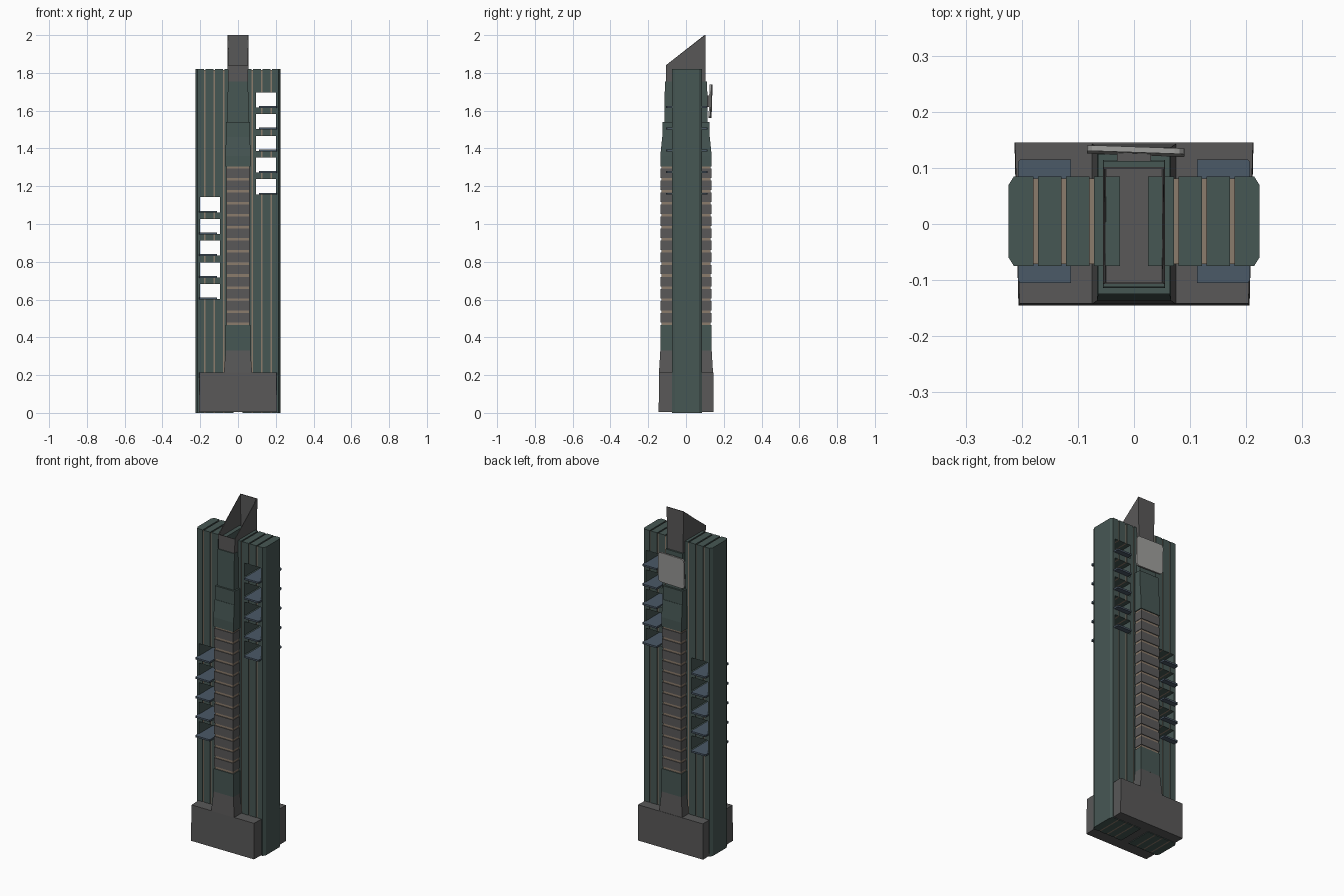
import bpy, bmesh
from mathutils import Matrix

if "Cube" in bpy.data.objects:
    bpy.data.objects.remove(bpy.data.objects["Cube"])


def material(name, rgb):
    m = bpy.data.materials.new(name)
    m.diffuse_color = (*rgb, 1)
    m.use_nodes = True
    m.node_tree.nodes["Principled BSDF"].inputs["Base Color"].default_value = m.diffuse_color
    return m


GREEN = material("green_panel", (0.062, 0.095, 0.088))
GREY = material("dark_grey", (0.10, 0.098, 0.098))
TAN = material("tan_trim", (0.26, 0.20, 0.15))
BLUE = material("blue_ledge", (0.070, 0.10, 0.135))
PALE = material("pale_grey", (0.33, 0.33, 0.32))


def prism(bm, low, high, z0, z1):
    """Closed solid between two matching outlines."""
    a = [bm.verts.new((x, y, z0)) for x, y in low]
    b = [bm.verts.new((x, y, z1)) for x, y in high]
    n = len(a)
    bm.faces.new(a[::-1])
    bm.faces.new(b)
    for i in range(n):
        j = (i + 1) % n
        bm.faces.new((a[i], a[j], b[j], b[i]))


def rect(x0, x1, y0, y1):
    return [(x0, y0), (x1, y0), (x1, y1), (x0, y1)]


def box(bm, x0, x1, y0, y1, z0, z1):
    r = rect(x0, x1, y0, y1)
    prism(bm, r, r, z0, z1)


def finish(bm, name, mat):
    bmesh.ops.recalc_face_normals(bm, faces=bm.faces)
    me = bpy.data.meshes.new(name)
    bm.to_mesh(me)
    bm.free()
    ob = bpy.data.objects.new(name, me)
    if mat:
        me.materials.append(mat)
    bpy.context.collection.objects.link(ob)
    return ob


def cut(ob, cutter):
    mod = ob.modifiers.new("openings", 'BOOLEAN')
    mod.operation = 'DIFFERENCE'
    mod.solver = 'EXACT'
    mod.object = cutter
    bpy.context.view_layer.objects.active = ob
    bpy.ops.object.modifier_apply(modifier=mod.name)


# Podium, a little wider at the back
bm = bmesh.new()
prism(bm, [(-.206, -.145), (.206, -.145), (.213, .145), (-.213, .145)],
      [(-.204, -.142), (.204, -.142), (.212, .145), (-.212, .145)], .004, .215)
finish(bm, "podium", GREY)

# Side slabs: panels, recessed trim, through openings and ledges
GROOVES = (.075, .125, .175)
Y0, Y1, TOP = -.075, .085, 1.82
for side, sx, first in (("left", -1, .61), ("right", 1, 1.165)):
    def sbox(bm, x0, x1, *rest):
        xs = sorted((sx * x0, sx * x1))
        box(bm, xs[0], xs[1], *rest)

    panels, trim, holes, ledges = (bmesh.new() for _ in range(4))
    edge = .025
    for g in GROOVES:
        sbox(panels, edge, g - .004, Y0, Y1, 0, TOP)
        sbox(trim, g - .004, g + .004, Y0 + .004, Y1 - .004, 0, TOP - .006)
        edge = g + .004
    outer = [(sx * x, y) for x, y in ((edge, Y0), (.214, Y0), (.224, Y0 + .016),
                                      (.224, Y1 - .016), (.214, Y1), (edge, Y1))]
    prism(panels, outer, outer, 0, TOP)
    for i in range(5):
        z = first + i * .115
        sbox(holes, .095, .202, -.2, .2, z - .008, z + .072)
        ledge = [(sx * x, y) for x, y in ((.112, -.105), (.203, -.105), (.207, -.100),
                                          (.207, .110), (.203, .115), (.112, .115))]
        prism(ledges, ledge, ledge, z - .010, z)
    slab = finish(panels, side + "_slab_panels", GREEN)
    strips = finish(trim, side + "_slab_trim", TAN)
    cutter = finish(holes, side + "_opening_cutter", None)
    cut(slab, cutter)
    cut(strips, cutter)
    bpy.data.objects.remove(cutter)
    finish(ledges, side + "_ledges", BLUE)


# Central core, stacked tapered tiers: z, half width, half depth
def tier(name, mat, *levels):
    bm = bmesh.new()
    for (z0, x0, y0), (z1, x1, y1) in zip(levels, levels[1:]):
        prism(bm, rect(-x0, x0, -y0, y0), rect(-x1, x1, -y1, y1), z0, z1)
    return finish(bm, name, mat)


tier("core_foot", GREY, (.215, .075, .143), (.33, .065, .136))
tier("core_lower_tier", GREEN, (.33, .065, .136), (.465, .065, .136))
tier("core_collar", GREEN, (1.305, .065, .136), (1.36, .066, .136), (1.46, .064, .126))
tier("core_upper_tier", GREEN, (1.46, .064, .124), (1.54, .064, .124))
tier("core_neck", GREEN, (1.54, .055, .114), (1.755, .054, .112))

# Banded shaft: grey floors with tan bands between
STEP = .0638
floors, bands = bmesh.new(), bmesh.new()
for i in range(14):
    z = .465 + i * STEP
    box(bands, -.060, .060, -.131, .131, z, z + .014)
    if i < 13:
        box(floors, -.063, .063, -.135, .135, z + .014, z + STEP)
finish(floors, "shaft_floors", GREY)
finish(bands, "shaft_bands", TAN)

# Hollow crown with a sloping open top
bm = bmesh.new()
low = rect(-.052, .052, -.107, .102)
a = [bm.verts.new((x, y, 1.755)) for x, y in low]
b = [bm.verts.new((x * 1.06, y, 1.84 if y < 0 else 2.0)) for x, y in low]
bm.faces.new(a[::-1])
for i in range(4):
    j = (i + 1) % 4
    bm.faces.new((a[i], a[j], b[j], b[i]))
crown = finish(bm, "crown", GREY)
mod = crown.modifiers.new("wall", 'SOLIDIFY')
mod.thickness = .005
mod.offset = -1

# Pale rounded panel on the back, slightly tilted and turned
bm = bmesh.new()
box(bm, -.087, .087, -.005, .005, -.088, .088)
corners = [e for e in bm.edges
           if abs(e.verts[0].co.y - e.verts[1].co.y) > .005]
bmesh.ops.bevel(bm, geom=corners, offset=.018, segments=3, affect='EDGES', profile=.5)
panel = finish(bm, "rear_panel", PALE)
panel.matrix_world = (Matrix.Translation((.003, .130, 1.65)) @
                      Matrix.Rotation(-.035, 4, 'Z') @ Matrix.Rotation(-.03, 4, 'X'))
bm = bmesh.new()
box(bm, -.03, .03, .10, .128, 1.62, 1.68)
finish(bm, "rear_panel_mount", GREY)
